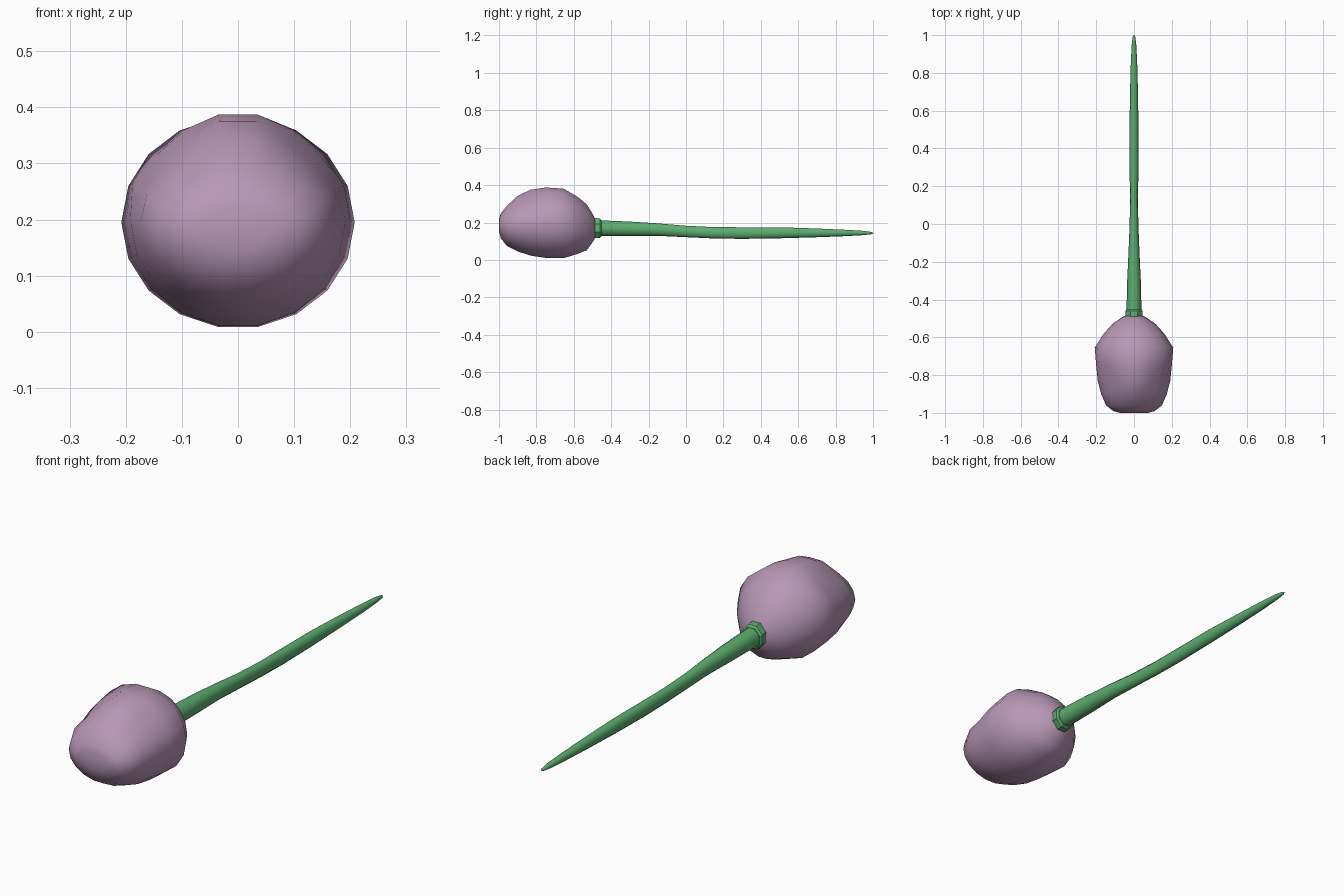
import bpy, bmesh, math
from mathutils import Vector


def material(name, rgb):
    m = bpy.data.materials.new(name)
    m.diffuse_color = (*rgb, 1)
    return m


def loft(name, rings, sides, mat, angle, dent=None):
    """Skin elliptical rings (y, half width, z low, z high) along y."""
    bm = bmesh.new()
    loops = []
    for y, rx, lo, hi in rings:
        loop = []
        for i in range(sides):
            a = 2 * math.pi * (i + 0.5) / sides
            p = Vector((rx * math.sin(a), y,
                        (lo + hi) / 2 + (hi - lo) / 2 * math.cos(a)))
            loop.append(bm.verts.new(dent(p) if dent else p))
        loops.append(loop)
    for a, b in zip(loops, loops[1:]):
        for i in range(sides):
            j = (i + 1) % sides
            bm.faces.new((a[i], a[j], b[j], b[i]))
    bm.faces.new(loops[0])
    bm.faces.new(loops[-1])
    bmesh.ops.recalc_face_normals(bm, faces=bm.faces)
    me = bpy.data.meshes.new(name)
    bm.to_mesh(me)
    bm.free()
    ob = bpy.data.objects.new(name, me)
    bpy.context.collection.objects.link(ob)
    me.materials.append(mat)
    bpy.ops.object.select_all(action='DESELECT')
    ob.select_set(True)
    bpy.context.view_layer.objects.active = ob
    bpy.ops.object.shade_smooth_by_angle(angle=math.radians(angle))
    return ob


purple = material("purple", (0.48, 0.31, 0.47))
green = material("green", (0.11, 0.42, 0.16))


# shallow dimples on the upper front corners of the bulb
def dimple(p):
    d = (Vector((abs(p.x), p.y, p.z)) - Vector((0.13, -0.83, 0.32))).length
    k = 0.025 * max(0, 1 - (d / 0.11) ** 2)
    return p + (Vector((0, -0.74, 0.19)) - p).normalized() * k


# rounded bulb
loft("bulb", [
    (-1.0, 0.075, 0.150, 0.220),
    (-0.99, 0.110, 0.115, 0.250),
    (-0.96, 0.148, 0.075, 0.288),
    (-0.90, 0.174, 0.043, 0.345),
    (-0.83, 0.192, 0.020, 0.378),
    (-0.75, 0.200, 0.008, 0.390),
    (-0.655, 0.208, 0.006, 0.384),
    (-0.58, 0.160, 0.030, 0.340),
    (-0.53, 0.115, 0.050, 0.298),
    (-0.495, 0.065, 0.100, 0.240),
    (-0.48, 0.035, 0.130, 0.205)], 18, purple, 60, dimple)

# collar joining the bulb and the stalk
loft("collar", [
    (-0.50, 0.045, 0.118, 0.225),
    (-0.485, 0.050, 0.112, 0.229),
    (-0.460, 0.050, 0.114, 0.225),
    (-0.452, 0.043, 0.122, 0.216)], 8, green, 30)

# long tapering stalk
loft("stalk", [
    (-0.47, 0.040, 0.126, 0.214),
    (-0.30, 0.036, 0.126, 0.207),
    (-0.15, 0.029, 0.127, 0.197),
    (0.00, 0.023, 0.120, 0.184),
    (0.15, 0.021, 0.113, 0.177),
    (0.30, 0.024, 0.111, 0.176),
    (0.50, 0.024, 0.114, 0.176),
    (0.70, 0.021, 0.120, 0.169),
    (0.85, 0.017, 0.126, 0.162),
    (0.95, 0.012, 0.132, 0.156),
    (0.99, 0.007, 0.137, 0.150),
    (1.0, 0.002, 0.141, 0.146)], 10, green, 60)
